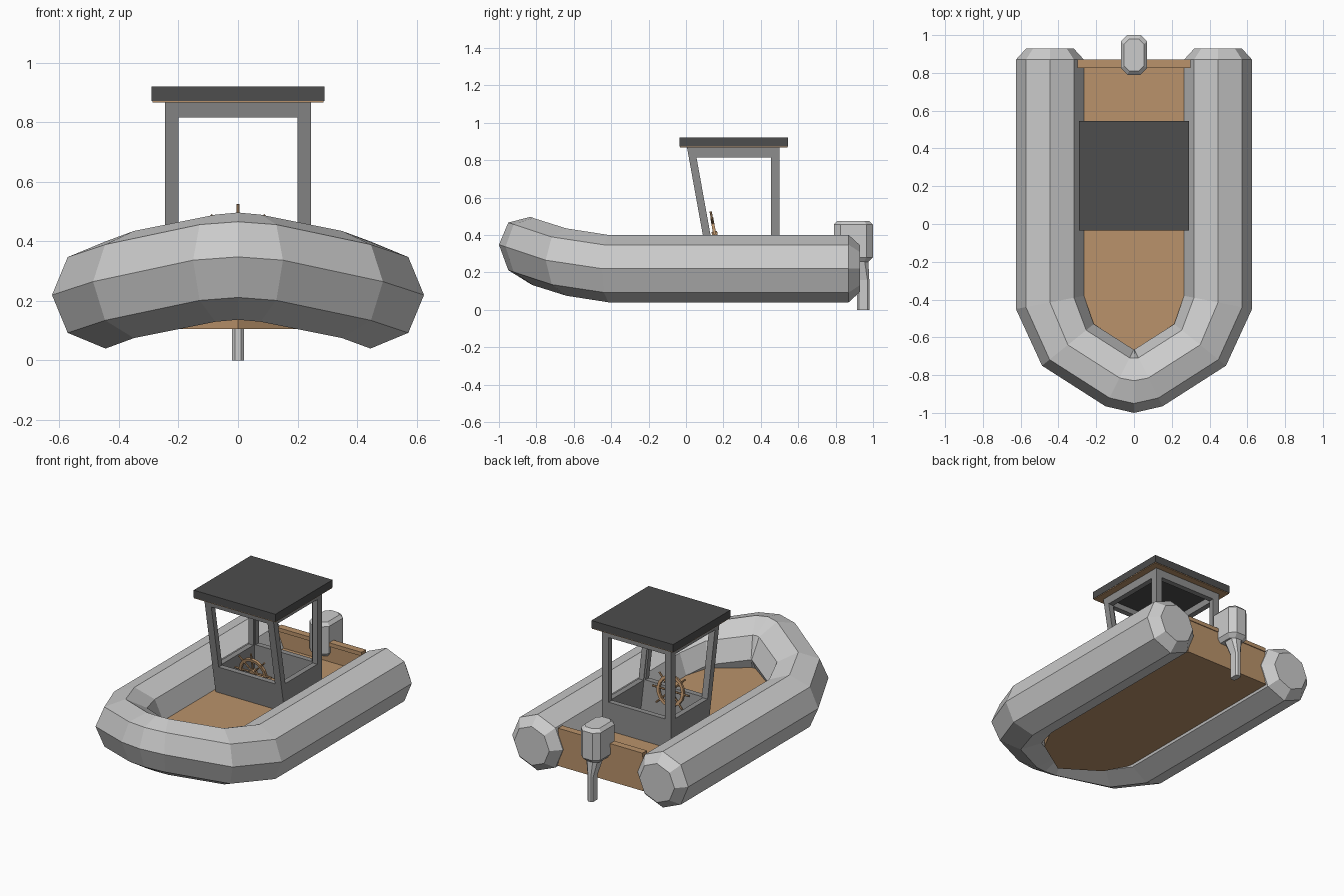
import bpy, bmesh, math
from mathutils import Matrix, Vector

if "Cube" in bpy.data.objects:
    bpy.data.objects.remove(bpy.data.objects["Cube"])


def material(name, rgb):
    m = bpy.data.materials.new(name)
    m.diffuse_color = (*rgb, 1)
    m.use_nodes = True
    m.node_tree.nodes["Principled BSDF"].inputs["Base Color"].default_value = m.diffuse_color
    return m


BROWN = material("wood", (0.49, 0.29, 0.145))
DARK = material("dark_grey", (0.075, 0.075, 0.075))
MID = material("mid_grey", (0.27, 0.27, 0.27))


def finish(bm, name, mat=None):
    bmesh.ops.recalc_face_normals(bm, faces=bm.faces)
    me = bpy.data.meshes.new(name)
    bm.to_mesh(me)
    bm.free()
    ob = bpy.data.objects.new(name, me)
    bpy.context.collection.objects.link(ob)
    if mat:
        me.materials.append(mat)
    return ob


def loft(name, rings, mat=None):
    """Skin a list of equal-length rings and cap both ends."""
    bm = bmesh.new()
    vs = [[bm.verts.new(p) for p in r] for r in rings]
    n = len(rings[0])
    for a, b in zip(vs, vs[1:]):
        for i in range(n):
            bm.faces.new((a[i], a[(i + 1) % n], b[(i + 1) % n], b[i]))
    bm.faces.new(vs[0])
    bm.faces.new(vs[-1])
    return finish(bm, name, mat)


def box(name, x, y, z, mat=None):
    ring = lambda h: [(x[0], y[0], h), (x[1], y[0], h), (x[1], y[1], h), (x[0], y[1], h)]
    return loft(name, [ring(z[0]), ring(z[1])], mat)


def side_prism(name, profile, half, mat=None):
    return loft(name, [[(s * half, y, z) for y, z in profile] for s in (-1, 1)], mat)


# Inflatable tube: centre x, y, z, outward offset x, y, rise of outer side, radius
half = [(0.445, 0.93, 0.22, 0.125, 0, 0, 0.125),
        (0.445, 0.87, 0.22, 0.18, 0, 0, 0.18),
        (0.445, -0.415, 0.22, 0.18, -0.035, 0, 0.18),
        (0.35, -0.64, 0.255, 0.137, -0.11, 0.01, 0.18),
        (0.076, -0.815, 0.31, 0.075, -0.15, 0.027, 0.18),
        (0, -0.83, 0.317, 0, -0.17, 0.031, 0.18)]
path = half + [(-c[0], c[1], c[2], -c[3], *c[4:]) for c in half[-2::-1]]
rings = []
for cx, cy, cz, ox, oy, rise, r in path:
    ring = []
    for k in range(8):
        c, s = math.cos(k * math.pi / 4), math.sin(k * math.pi / 4)
        ring.append((cx + ox * c, cy + oy * c, cz + r * s + rise * c))
    rings.append(ring)
loft("inflatable_tube", rings)

# Floor and transom
right = [(0.31, 0.86), (0.31, -0.41), (0.23, -0.56)]
outline = right + [(0, -0.71)] + [(-x, y) for x, y in right[::-1]]
loft("floor", [[(x, y, z) for x, y in outline] for z in (0.105, 0.22)], BROWN)
box("transom", (-0.3, 0.3), (0.84, 0.865), (0.105, 0.34), BROWN)
box("transom_cap", (-0.3, 0.3), (0.825, 0.87), (0.325, 0.35), BROWN)

# Cabin shell with sloped front, hollowed and cut by window openings
cabin = side_prism("cabin", [(0.005, 0.87), (0.5, 0.87), (0.5, 0.21), (0.124, 0.21)], 0.245, MID)
cutters = [
    side_prism("hollow_cutter", [(0.035, 0.9), (0.465, 0.9), (0.465, 0.1), (0.18, 0.1)], 0.21),
    side_prism("side_window_cutter", [(0.056, 0.815), (0.455, 0.815), (0.455, 0.4), (0.131, 0.4)], 0.5),
    box("front_back_window_cutter", (-0.2, 0.2), (-0.5, 1), (0.402, 0.817))]
for c in cutters:
    mod = cabin.modifiers.new(c.name, 'BOOLEAN')
    mod.object = c
    mod.operation = 'DIFFERENCE'
    mod.solver = 'EXACT'
bpy.context.view_layer.update()
dg = bpy.context.evaluated_depsgraph_get()
cut_mesh = bpy.data.meshes.new_from_object(cabin.evaluated_get(dg))
cabin.modifiers.clear()
cabin.data = cut_mesh
cabin.data.materials.clear()
cabin.data.materials.append(MID)
for c in cutters:
    bpy.data.objects.remove(c)

# Roof, brown soffit and dark ceiling
box("roof", (-0.29, 0.29), (-0.035, 0.545), (0.872, 0.92), DARK)
box("roof_soffit", (-0.288, 0.288), (-0.033, 0.543), (0.867, 0.873), BROWN)
box("ceiling", (-0.212, 0.212), (0.03, 0.47), (0.858, 0.868), DARK)

# Steering wheel: rim, hub and eight spoked handles, tilted with the cabin front
bm = bmesh.new()
N = 16
grid = []
for i in range(N):
    a = 2 * math.pi * i / N
    grid.append([bm.verts.new((r * math.cos(a), y, r * math.sin(a)))
                 for r, y in ((0.078, -0.008), (0.096, -0.008), (0.096, 0.008), (0.078, 0.008))])
for i in range(N):
    a, b = grid[i], grid[(i + 1) % N]
    for j in range(4):
        bm.faces.new((a[j], a[(j + 1) % 4], b[(j + 1) % 4], b[j]))
for k in range(4):
    rot = Matrix.Rotation(k * math.pi / 4, 4, 'Y')
    bmesh.ops.create_cone(bm, cap_ends=True, segments=6, radius1=0.006, radius2=0.006,
                          depth=0.26, matrix=rot)
bmesh.ops.create_cone(bm, cap_ends=True, segments=8, radius1=0.022, radius2=0.022,
                      depth=0.03, matrix=Matrix.Rotation(math.pi / 2, 4, 'X'))
wheel = finish(bm, "steering_wheel", BROWN)
wheel.location = (0, 0.155, 0.397)
wheel.rotation_euler = (0.18, 0, 0)


# Outboard motor: chamfered head and tapering leg
def chamfered(x, y0, y1, c, z):
    return [(-x, y0 + c, z), (-x + c, y0, z), (x - c, y0, z), (x, y0 + c, z),
            (x, y1 - c, z), (x - c, y1, z), (-x + c, y1, z), (-x, y1 - c, z)]


loft("motor_head", [chamfered(0.05, 0.815, 0.975, 0.025, 0.255),
                    chamfered(0.07, 0.79, 1.0, 0.035, 0.28),
                    chamfered(0.07, 0.79, 1.0, 0.035, 0.455),
                    chamfered(0.052, 0.81, 0.98, 0.027, 0.475)])
loft("motor_leg", [chamfered(0.02, 0.915, 0.98, 0.01, 0),
                   chamfered(0.02, 0.915, 0.98, 0.01, 0.16),
                   chamfered(0.04, 0.875, 0.975, 0.02, 0.26)])
